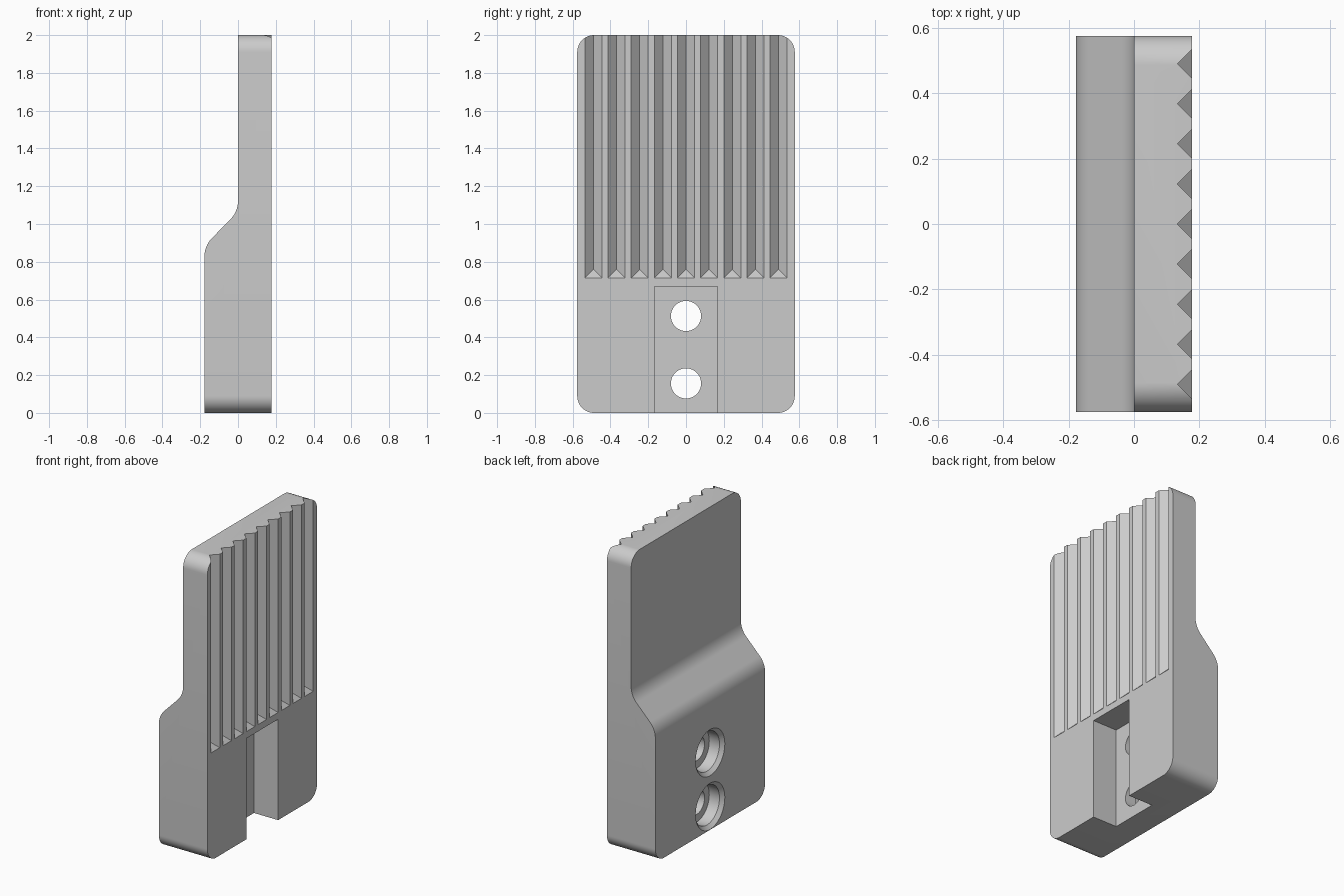
import bpy, bmesh, math
from mathutils import Vector

HALF_X, HALF_Y, TOP = 0.178, 0.576, 2.0
CORNER = 0.09
EXTRA = 0.01            # how far cutters reach past the surface

if "Cube" in bpy.data.objects:
    bpy.data.objects.remove(bpy.data.objects["Cube"], do_unlink=True)

grey = bpy.data.materials.new("plain grey")
grey.use_nodes = True
colour = (0.6, 0.6, 0.6, 1)
grey.diffuse_color = colour
grey.node_tree.nodes["Principled BSDF"].inputs["Base Color"].default_value = colour


def make_object(name, bm):
    bmesh.ops.recalc_face_normals(bm, faces=bm.faces)
    mesh = bpy.data.meshes.new(name)
    bm.to_mesh(mesh)
    bm.free()
    mesh.materials.append(grey)
    obj = bpy.data.objects.new(name, mesh)
    bpy.context.collection.objects.link(obj)
    return obj


def cut(target, cutter):
    mod = target.modifiers.new(cutter.name, 'BOOLEAN')
    mod.operation = 'DIFFERENCE'
    mod.solver = 'EXACT'
    mod.object = cutter
    bpy.context.view_layer.objects.active = target
    bpy.ops.object.modifier_apply(modifier=mod.name)
    bpy.data.objects.remove(cutter, do_unlink=True)


def arc(cx, cz, radius, start, end, steps=10):
    angles = [math.radians(start + (end - start) * i / steps) for i in range(steps + 1)]
    return [(cx + radius * math.cos(a), cz + radius * math.sin(a)) for a in angles]


# Body: stepped side profile with a blended 45 degree shoulder
bend = 0.14
low, high = 0.827, 1.123
profile = [(HALF_X, TOP), (0, TOP)]
profile += arc(-bend, high, bend, 0, -45)
profile += arc(-HALF_X + bend, low, bend, 135, 180)
profile += [(-HALF_X, 0), (HALF_X, 0)]

bm = bmesh.new()
side = bm.faces.new([bm.verts.new((x, -HALF_Y, z)) for x, z in profile])
grown = bmesh.ops.extrude_face_region(bm, geom=[side])
moved = [v for v in grown["geom"] if isinstance(v, bmesh.types.BMVert)]
bmesh.ops.translate(bm, verts=moved, vec=(0, 2 * HALF_Y, 0))

# Round the four corners of the plate outline
corners = []
for e in bm.edges:
    a, b = (v.co for v in e.verts)
    if abs(a.y - b.y) < 1e-5 and abs(a.z - b.z) < 1e-5 and (a.z < 0.01 or a.z > TOP - 0.01):
        corners.append(e)
bmesh.ops.bevel(bm, geom=corners, offset=CORNER, segments=12, profile=0.5, affect='EDGES')
body = make_object("grooved_jaw", bm)

# Nine V grooves, each with a sloped lower end
bm = bmesh.new()
depth, groove_end, pitch = 0.045, 0.715, 0.1225
for i in range(-4, 5):
    y, w, x = i * pitch, depth + EXTRA, HALF_X + EXTRA
    rings = []
    for z_side, z_tip in ((groove_end - EXTRA, groove_end + depth), (TOP + 0.1, TOP + 0.1)):
        rings.append([bm.verts.new(p) for p in
                      ((x, y - w, z_side), (x, y + w, z_side), (HALF_X - depth, y, z_tip))])
    bottom, top = rings
    bm.faces.new(bottom)
    bm.faces.new(top)
    for k in range(3):
        n = (k + 1) % 3
        bm.faces.new((bottom[k], bottom[n], top[n], top[k]))
cut(body, make_object("groove_cutter", bm))

# Mounting slot, open at the bottom
bm = bmesh.new()
bmesh.ops.create_cube(bm, size=1)
for v in bm.verts:
    v.co = Vector((0.3 if v.co.x > 0 else 0,
                   math.copysign(0.167, v.co.y),
                   0.67 if v.co.z > 0 else -0.1))
cut(body, make_object("slot_cutter", bm))

# Two counterbored screw holes with chamfered mouths
bore = [(-HALF_X - EXTRA, 0.163), (-HALF_X, 0.153), (-HALF_X + 0.023, 0.13),
        (-0.08, 0.13), (-0.08, 0.08), (0.05, 0.08)]
sides = 48
bm = bmesh.new()
for z in (0.156, 0.513):
    rings = []
    for x, r in bore:
        turns = [2 * math.pi * k / sides for k in range(sides)]
        rings.append([bm.verts.new((x, r * math.cos(t), z + r * math.sin(t))) for t in turns])
    bm.faces.new(rings[0])
    bm.faces.new(rings[-1])
    for a, b in zip(rings, rings[1:]):
        for k in range(sides):
            n = (k + 1) % sides
            bm.faces.new((a[k], a[n], b[n], b[k]))
cut(body, make_object("screw_hole_cutter", bm))

# Smooth the rounded areas, keep the crisp edges
bpy.ops.object.select_all(action='DESELECT')
body.select_set(True)
bpy.context.view_layer.objects.active = body
bpy.ops.object.shade_smooth_by_angle(angle=math.radians(20))
